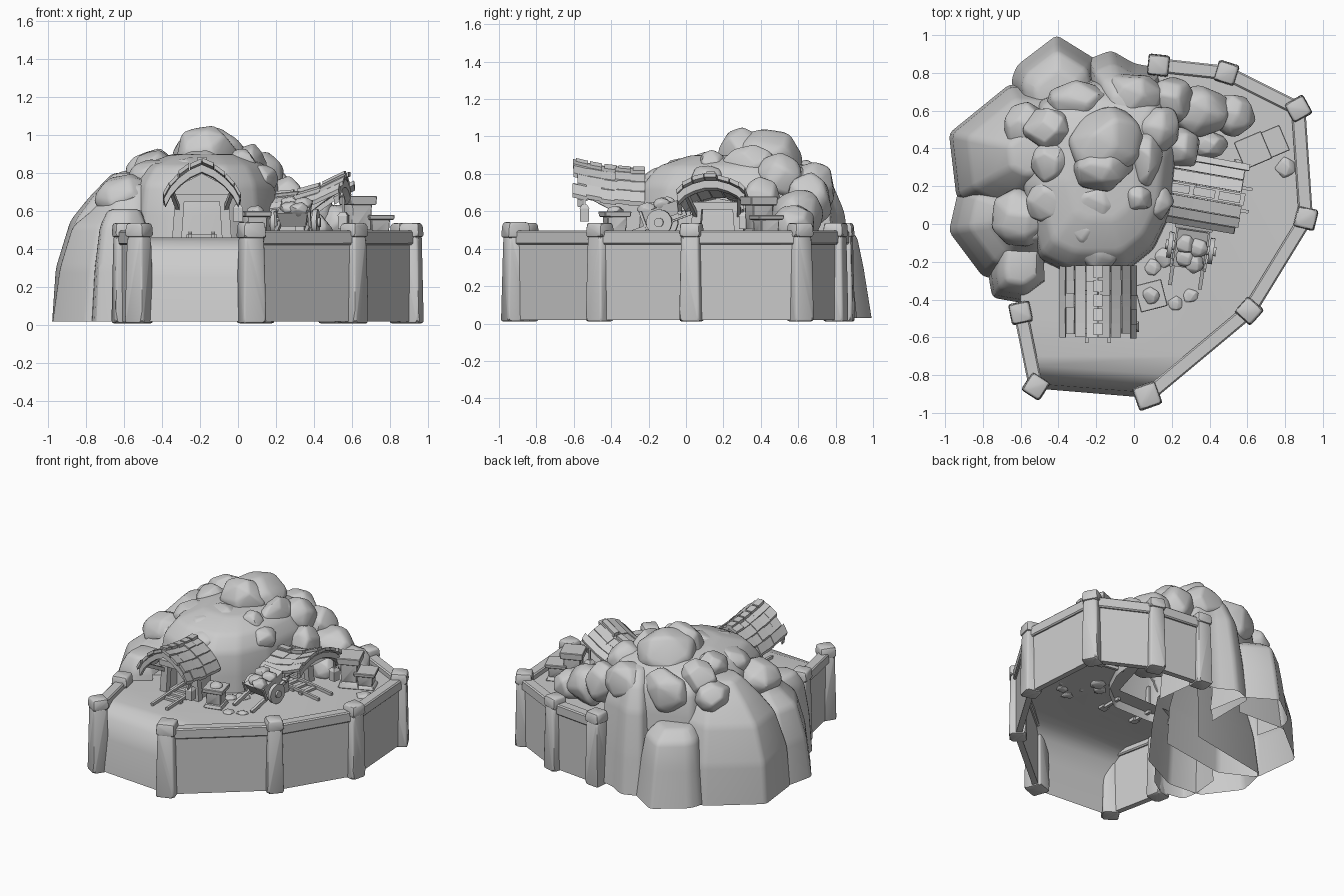
import bpy, bmesh, math, random
from mathutils import Vector, Matrix

random.seed(4)
if "Cube" in bpy.data.objects:
    bpy.data.objects.remove(bpy.data.objects["Cube"])

GREY = (0.6, 0.6, 0.6, 1)
stone = bpy.data.materials.new("plain_grey")
stone.use_nodes = True
stone.diffuse_color = GREY
stone.node_tree.nodes["Principled BSDF"].inputs["Base Color"].default_value = GREY
GROUND = 0.46


def finish(bm, name, angle=35, matrix=None):
    """Turn a bmesh into a named object with smooth shading and sharp edges."""
    if matrix:
        bm.transform(matrix)
    mesh = bpy.data.meshes.new(name)
    bm.to_mesh(mesh)
    bm.free()
    mesh.materials.append(stone)
    mesh.polygons.foreach_set("use_smooth", [True] * len(mesh.polygons))
    mesh.set_sharp_from_angle(angle=math.radians(angle))
    obj = bpy.data.objects.new(name, mesh)
    bpy.context.collection.objects.link(obj)
    return obj


def bevel(bm, size, segments=1):
    bmesh.ops.bevel(bm, geom=bm.edges[:], offset=size, segments=segments,
                    affect='EDGES', profile=0.5, clamp_overlap=True)


def add_hull(bm, points):
    """Add the convex solid around some points."""
    verts = [bm.verts.new(p) for p in points]
    out = bmesh.ops.convex_hull(bm, input=verts)
    spare = [v for v in out["geom_interior"] if isinstance(v, bmesh.types.BMVert)]
    bmesh.ops.delete(bm, geom=spare, context='VERTS')


def add_box(bm, centre, size, flare=1.0, turn=0.0):
    """Box whose top is scaled by flare, turned about z."""
    spin = Matrix.Rotation(turn, 3, 'Z')
    add_hull(bm, [Vector(centre) + spin @ Vector((
        sx * size[0] / 2 * (flare if sz > 0 else 1),
        sy * size[1] / 2 * (flare if sz > 0 else 1), sz * size[2] / 2))
        for sx in (-1, 1) for sy in (-1, 1) for sz in (-1, 1)])


def add_beam(bm, a, b, width, height):
    """Square beam from a to b."""
    a, b = Vector(a), Vector(b)
    along = (b - a).normalized()
    side = along.cross(Vector((0, 0, 1)))
    side = side.normalized() if side.length > 0.01 else Vector((1, 0, 0))
    up = side.cross(along)
    add_hull(bm, [p + side * s * width / 2 + up * t * height / 2
                  for p in (a, b) for s in (-1, 1) for t in (-1, 1)])


def boulder(name, centre, radii, count=26):
    """Hewn rock: hull of jittered points spread over an ellipsoid."""
    bm = bmesh.new()
    points = []
    for i in range(count):
        z = 1 - 2 * (i + 0.5) / count
        a = i * math.pi * (3 - math.sqrt(5)) + random.uniform(-0.4, 0.4)
        r = math.sqrt(1 - z * z)
        p = Vector((r * math.cos(a), r * math.sin(a), z)) * random.uniform(0.92, 1.1)
        points.append([c + v * s for c, v, s in zip(centre, p, radii)])
    add_hull(bm, points)
    bmesh.ops.dissolve_limit(bm, angle_limit=math.radians(14),
                             verts=bm.verts[:], edges=bm.edges[:])
    bevel(bm, min(radii) * 0.12, 2)
    finish(bm, name, 30)


def cliff(name, outline, centre, levels):
    """Rock column: outline shrunk towards its centre at each level, hollow inside."""
    bm = bmesh.new()
    heart = Vector(centre)
    rings = [[bm.verts.new((*(heart + (Vector(p) - heart) * s), z)) for p in outline]
             for z, s in levels]
    for low, high in zip(rings, rings[1:]):
        for i in range(len(outline)):
            j = (i + 1) % len(outline)
            bm.faces.new((low[i], low[j], high[j], high[i]))
    bm.faces.new(rings[-1])
    bmesh.ops.recalc_face_normals(bm, faces=bm.faces[:])
    middle = Vector((-0.15, 0.25, 0))
    inner = [f for f in bm.faces if f.calc_center_median().z < 0.44
             and f.normal.dot(f.calc_center_median() - middle) < 0]
    bmesh.ops.delete(bm, geom=inner, context='FACES')
    bevel(bm, 0.025, 2)
    finish(bm, name, 32)


# Cliffs around the mountain
TALL = [(0.02, 1), (0.3, 0.96), (0.55, 0.8), (0.67, 0.6), (0.8, 0.34)]
SHORT = [(0.02, 1), (0.3, 0.92), (0.52, 0.78), (0.61, 0.55)]
BLOCK = [(0.03, 1), (0.3, 0.88), (0.47, 0.78), (0.54, 0.5)]
BACK = [(0.03, 1), (0.3, 0.92), (0.6, 0.8), (0.76, 0.6), (0.84, 0.35)]
cliff("left_cliff", [(-0.98, 0.48), (-0.66, 0.74), (-0.3, 0.72), (-0.2, 0.1),
                     (-0.7, 0.02), (-0.94, 0.14)], (-0.5, 0.38), TALL)
cliff("left_front_cliff", [(-0.93, 0.18), (-0.3, 0.3), (-0.25, -0.15), (-0.55, -0.3),
                           (-0.8, -0.28), (-0.98, -0.04)], (-0.5, 0.04), SHORT + [(0.74, 0.35)])
cliff("front_corner_cliff", [(-0.77, -0.28), (-0.75, -0.39), (-0.58, -0.42),
                             (-0.46, -0.34), (-0.45, -0.05), (-0.75, -0.08)],
      (-0.58, -0.2), SHORT)
cliff("back_cliff", [(-0.65, 0.76), (-0.62, 0.84), (-0.41, 1.0), (-0.2, 0.87),
                     (-0.15, 0.6), (-0.6, 0.55)], (-0.4, 0.64), BLOCK)
cliff("back_right_cliff", [(-0.25, 0.87), (-0.12, 0.92), (0.0, 0.85), (0.16, 0.82),
                           (0.2, 0.5), (-0.25, 0.5)], (-0.05, 0.58), BACK)
cliff("central_mound", [(-0.5, -0.18), (-0.35, -0.25), (-0.05, -0.25), (0.1, -0.13),
                        (0.2, 0.08), (0.23, 0.4), (0.16, 0.7), (-0.2, 0.76),
                        (-0.5, 0.65), (-0.6, 0.2)], (-0.15, 0.25),
      [(0.4, 1.02), (0.6, 1), (0.74, 0.96), (0.84, 0.8), (0.9, 0.45)])

# Boulders heaped on the mountain and along the right ridge
BOULDERS = [
    (-0.15, 0.42, 0.87, 0.22, 0.2, 0.19), (-0.17, 0.3, 0.91, 0.16, 0.13, 0.15),
    (-0.2, -0.08, 0.74, 0.19, 0.17, 0.12), (-0.2, 0.1, 0.83, 0.16, 0.12, 0.09),
    (-0.27, -0.03, 0.8, 0.12, 0.1, 0.09), (0.06, 0.35, 0.85, 0.09, 0.16, 0.11),
    (0.02, 0.14, 0.85, 0.08, 0.08, 0.08), (0.12, 0.5, 0.78, 0.13, 0.14, 0.13),
    (0.12, 0.12, 0.77, 0.09, 0.1, 0.08), (-0.44, 0.33, 0.82, 0.11, 0.12, 0.1),
    (-0.45, 0.5, 0.8, 0.14, 0.12, 0.13), (-0.43, 0.12, 0.78, 0.15, 0.14, 0.1),
    (-0.6, 0.03, 0.67, 0.17, 0.16, 0.13), (-0.57, 0.52, 0.71, 0.13, 0.13, 0.12),
    (-0.3, 0.64, 0.72, 0.18, 0.13, 0.16), (0.0, 0.68, 0.72, 0.17, 0.13, 0.14),
    (0.2, 0.66, 0.66, 0.13, 0.14, 0.15), (0.35, 0.6, 0.58, 0.17, 0.14, 0.15),
    (0.52, 0.58, 0.53, 0.13, 0.12, 0.11), (0.4, 0.42, 0.5, 0.1, 0.08, 0.09),
    (0.24, 0.4, 0.63, 0.12, 0.12, 0.16)]
for x, y, z, *radii in BOULDERS:
    boulder("boulder", (x, y, z), radii)
for x, y in [(0.1, -0.23), (0.16, -0.18), (0.22, -0.42), (0.3, -0.38), (0.8, 0.3)]:
    r = random.uniform(0.04, 0.06)
    boulder("rubble", (x, y, GROUND), (r, r, r * 0.4), 16)

# Courtyard ground, with a slope dropping through the gap in the wall
bm = bmesh.new()
rim = [(-0.55, -0.7), (0.32, -0.7), (0.61, -0.46), (0.9, 0.03), (0.87, 0.61), (0.49, 0.8),
       (0.13, 0.84), (0.1, 0.2), (0, -0.15), (-0.6, -0.15), (-0.6, -0.47)]
yard = [bm.verts.new((x, y, GROUND)) for x, y in rim]
bm.faces.new(yard)
row = yard[:2]
for y, z in [(-0.79, 0.44), (-0.85, 0.38), (-0.885, 0.25), (-0.91, 0.02)]:
    new = [bm.verts.new((-0.53, y + 0.04, z)),
           bm.verts.new((0.07 + (y + 0.91) * 1.2, y - 0.01, z))]
    bm.faces.new((row[1], row[0], new[0], new[1]))
    row = new
finish(bm, "courtyard_ground", 60)

# Perimeter wall: panels, rails and posts
POSTS = [(-0.6, -0.47), (-0.52, -0.86), (0.07, -0.91), (0.61, -0.46),
         (0.91, 0.03), (0.87, 0.61), (0.49, 0.8), (0.13, 0.84)]
for i, (a, b) in enumerate(zip(POSTS, POSTS[1:])):
    if i == 1:
        continue
    bm = bmesh.new()
    add_beam(bm, (*a, 0.23), (*b, 0.23), 0.04, 0.42)
    finish(bm, "wall_panel")
    bm = bmesh.new()
    add_beam(bm, (*a, 0.46), (*b, 0.46), 0.075, 0.075)
    bevel(bm, 0.008)
    finish(bm, "wall_rail")
for i, (x, y) in enumerate(POSTS):
    before, after = Vector(POSTS[max(i - 1, 0)]), Vector(POSTS[min(i + 1, 7)])
    way = after - before
    angle = math.atan2(way.y, way.x)
    bm = bmesh.new()
    w = 0.13 if i == 2 else 0.115
    add_box(bm, (x, y, 0.24), (w, w, 0.46), 0.85, angle)
    add_box(bm, (x, y, 0.5), (w, w, w * 0.65), 0.9, angle)
    bevel(bm, 0.012, 2)
    finish(bm, "wall_post")


def mine_entrance(name, place, turn, half, length, eave, peak, flare, rows, strips, arch):
    """Timber mine mouth with an arched, upswept roof; outwards is local -y."""
    matrix = Matrix.Translation((*place, 0)) @ Matrix.Rotation(turn, 4, 'Z')

    def roof_point(u, t, lift=0.0):
        x = half * math.sin(u * 1.2) / math.sin(1.2)
        z = eave + (peak - eave) * (1 - abs(u) ** arch) + flare * t * t
        return Vector((x * (1 + lift), -length * t, z + lift))

    def slab(bm, u0, u1, t0, t1, low, high):
        add_hull(bm, [roof_point(u, t, h) for u in (u0, u1)
                      for t in (t0, t1) for h in (low, high)])

    roof, trim, frame, track = (bmesh.new() for _ in range(4))
    for s in range(strips):
        u0, u1 = (2 * s / strips - 1, 2 * (s + 1) / strips - 1)
        tip = random.uniform(0.93, 1.02)
        for r in range(rows):
            rise = random.uniform(0, 0.012)
            slab(roof, u0 + 0.01, u1 - 0.01, tip * r / rows, tip * (r + 1.15) / (rows + 0.15),
                 rise, rise + 0.022)
        slab(trim, u0, u1, 0.88, 0.95, -0.04, 0)
    for r in range(rows):
        slab(trim, -0.09, 0.09, r / rows, (r + 0.85) / rows, 0.02, 0.045)
    front, top = -length * 0.42, eave + 0.05
    for side in (-1, 1):
        add_beam(frame, (side * half * 0.66, front, GROUND - 0.02),
                 (side * half * 0.58, front, top), 0.045, 0.05)
        add_box(frame, (side * half * 0.66, front / 2, (GROUND + eave) / 2),
                (0.02, -front, eave - GROUND + 0.04))
        add_beam(frame, (side * half * 0.62, front, top - 0.06),
                 (side * half * 0.8, -length * 0.9, top + flare * 0.7), 0.02, 0.025)
        add_beam(track, (side * 0.06, 0, GROUND + 0.025),
                 (side * 0.06, -length * 1.08, GROUND + 0.01), 0.018, 0.02)
    add_beam(frame, (-half * 0.78, front, top), (half * 0.78, front, top), 0.06, 0.04)
    add_hull(frame, [roof_point(u, 0.4, -0.01) + Vector((0, d, 0))
                     for u in (-0.75, -0.4, 0, 0.4, 0.75) for d in (0, 0.02)])
    for k in range(4):
        add_box(track, (0, -length * (0.1 + 0.2 * k), GROUND + 0.008), (0.16, 0.03, 0.016))
    # hanging lantern
    lamp = bmesh.new()
    hang = Vector((half * 0.95, -length * 0.85, eave - 0.04))
    add_box(lamp, hang, (0.05, 0.05, 0.07))
    add_box(lamp, hang + Vector((0, 0, 0.045)), (0.055, 0.055, 0.02), 0.5)
    add_beam(lamp, hang, hang + Vector((0, 0, 0.06 + flare * 0.6)), 0.01, 0.01)
    for part, label in ((roof, "roof"), (trim, "roof_trim"), (frame, "frame"),
                        (track, "track"), (lamp, "lantern")):
        finish(part, name + "_" + label, 30, matrix)


mine_entrance("front_mine", (-0.19, -0.22), 0, 0.2, 0.38, 0.62, 0.8, 0.05, 5, 8, 1.35)
mine_entrance("side_mine", (0.18, 0.2), math.radians(80), 0.185, 0.41, 0.58, 0.66, 0.12, 3, 7, 1.6)


def crate(name, x, y, width, top, turn):
    """Flared stone-trimmed crate with a stepped foot and rim."""
    bm = bmesh.new()
    tall = top - GROUND
    for low, high, scale, flare in [(0, 0.2, 0.95, 0.85), (0.15, 0.8, 0.7, 1.1), (0.78, 1, 1, 1.05)]:
        add_box(bm, (x, y, GROUND + tall * (low + high) / 2),
                (width * scale, width * scale, tall * (high - low)), flare, turn)
    bevel(bm, 0.004)
    finish(bm, name)


crate("front_crate", 0.09, -0.38, 0.14, 0.6, 0.25)
crate("tall_crate", 0.63, 0.39, 0.15, 0.68, 0.4)
crate("low_crate", 0.73, 0.43, 0.14, 0.58, 0.4)
boulder("crate_ore", (0.09, -0.38, 0.6), (0.05, 0.05, 0.03), 16)

# Ore cart tipped forward on its handles
cart = Matrix.Translation((0.3, -0.13, 0.55)) @ Matrix.Rotation(-0.15, 4, 'Z') \
    @ Matrix.Rotation(0.35, 4, 'X')
bm = bmesh.new()
add_box(bm, (0, 0.02, 0.03), (0.13, 0.17, 0.08), 1.25)
for side in (-1, 1):
    add_beam(bm, (side * 0.08, 0.15, -0.01), (side * 0.08, -0.22, -0.01), 0.02, 0.025)
    add_beam(bm, (side * 0.09, -0.08, -0.01), (side * 0.09, -0.08, 0.08), 0.015, 0.015)
    for radius, depth in ((0.07, 0.025), (0.025, 0.05)):
        bmesh.ops.create_cone(bm, cap_ends=True, segments=14, radius1=radius, radius2=radius,
                              depth=depth, matrix=Matrix.Translation((side * 0.11, 0, -0.01))
                              @ Matrix.Rotation(math.pi / 2, 4, 'Y'))
add_beam(bm, (-0.1, 0.12, 0.0), (0.1, 0.12, 0.0), 0.02, 0.02)
finish(bm, "ore_cart", 30, cart)
for dx, dy in [(-0.03, 0.05), (0.04, 0.04), (-0.02, -0.03), (0.03, -0.05)]:
    boulder("cart_ore", cart @ Vector((dx, dy, 0.08)), (0.055, 0.055, 0.04), 16)
